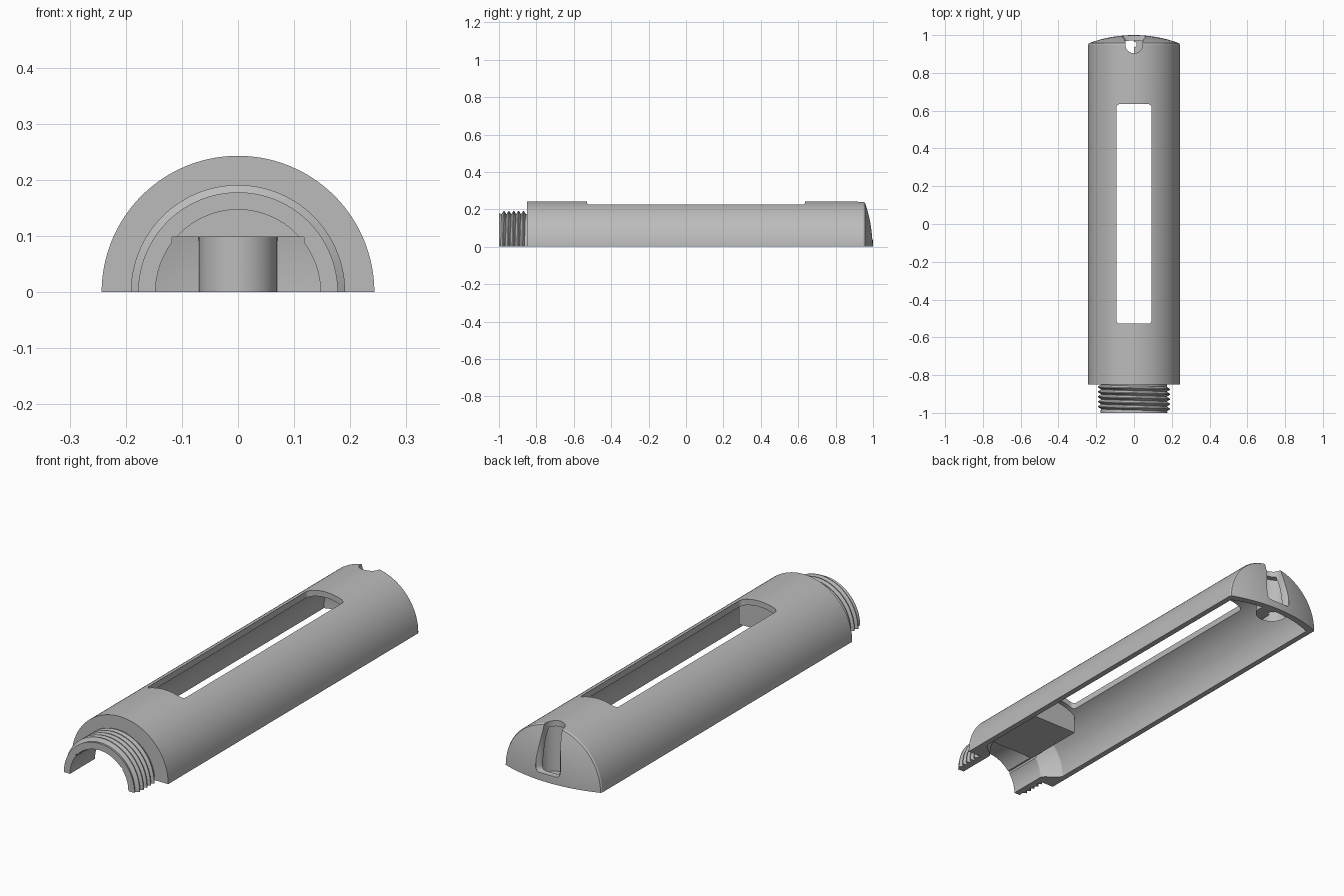
import bpy, bmesh, math

if "Cube" in bpy.data.objects:
    bpy.data.objects.remove(bpy.data.objects["Cube"])

SEG = 96
R_OUT, R_IN, R_BORE = 0.243, 0.217, 0.147
PITCH = 0.026

grey = bpy.data.materials.new("light_grey")
grey.diffuse_color = (0.5, 0.5, 0.5, 1)
grey.use_nodes = True
grey.node_tree.nodes["Principled BSDF"].inputs["Base Color"].default_value = grey.diffuse_color


def finish(name, bm):
    bmesh.ops.recalc_face_normals(bm, faces=bm.faces)
    me = bpy.data.meshes.new(name)
    bm.to_mesh(me)
    bm.free()
    me.materials.append(grey)
    ob = bpy.data.objects.new(name, me)
    bpy.context.collection.objects.link(ob)
    return ob


def half_turn(name, profile, a0=0.0, a1=math.pi):
    """Sweep closed (radius, y, helix) profile about the y axis, cap both ends."""
    bm = bmesh.new()
    rings = []
    for i in range(SEG + 1):
        a = a0 + (a1 - a0) * i / SEG
        rings.append([bm.verts.new((r * math.cos(a), y + h * PITCH * (a / math.tau - 0.25),
                                    r * math.sin(a))) for r, y, h in profile])
    n = len(profile)
    for p, q in zip(rings, rings[1:]):
        for j in range(n):
            k = (j + 1) % n
            bm.faces.new((p[j], p[k], q[k], q[j]))
    bm.faces.new(rings[0])
    bm.faces.new(rings[-1][::-1])
    bmesh.ops.remove_doubles(bm, verts=bm.verts, dist=1e-6)
    return finish(name, bm)


def prism(name, pts, lo, hi, axis):
    """Extrude an outline along z (outline in x, y) or y (outline in x, z)."""
    bm = bmesh.new()
    at = (lambda p, d: (p[0], p[1], d)) if axis == "z" else (lambda p, d: (p[0], d, p[1]))
    a = [bm.verts.new(at(p, lo)) for p in pts]
    b = [bm.verts.new(at(p, hi)) for p in pts]
    bm.faces.new(a)
    bm.faces.new(b)
    for i in range(len(pts)):
        j = (i + 1) % len(pts)
        bm.faces.new((a[i], a[j], b[j], b[i]))
    return finish(name, bm)


def arc(cx, cy, r, d0, d1, n):
    return [(cx + r * math.cos(math.radians(d0 + (d1 - d0) * i / n)),
             cy + r * math.sin(math.radians(d0 + (d1 - d0) * i / n))) for i in range(n + 1)]


def boolean(ob, other, op):
    m = ob.modifiers.new(op, 'BOOLEAN')
    m.operation, m.object, m.solver = op, other, 'EXACT'
    bpy.context.view_layer.objects.active = ob
    bpy.ops.object.modifier_apply(modifier=m.name)
    bpy.data.objects.remove(other)


def dome(r_edge, y_edge, y_tip, n=8):
    """Shallow spherical end from the edge to the axis."""
    h = y_tip - y_edge
    R = (r_edge ** 2 + h ** 2) / (2 * h)
    return [(r, y_tip - R + math.sqrt(R * R - r * r), 0)
            for r in (r_edge * (1 - i / n) for i in range(n + 1))]


# helical thread on the neck, from neck tip to shoulder
thread = [(0.178, -1.0, 0)]
y = -0.985
for i in range(5):
    thread += [(0.175, y, 1), (0.191, y + 0.010, 1), (0.191, y + 0.014, 1), (0.175, y + 0.024, 1)]
    y += PITCH
thread.append((0.175, -0.85, 0))

# hollow half tube with neck, shoulder and domed end
outer_end = dome(R_OUT - 0.004, 0.957, 1.0)
inner_end = dome(R_IN, 0.928, 0.972)
body = half_turn("half_tube_body",
                 thread + [(R_OUT, -0.85, 0), (R_OUT, 0.95, 0)] + outer_end + inner_end[::-1]
                 + [(R_IN, -0.75, 0), (0.209, -0.765, 0), (0.157, -0.805, 0),
                    (R_BORE, -0.82, 0), (R_BORE, -1.0, 0)])

# flat-bottomed block behind the neck
t = math.degrees(math.acos(0.118 / 0.228))
block = prism("block", [(-0.118, 0.098), (0.118, 0.098)] + arc(0, 0, 0.228, t, 180 - t, 16),
              -0.845, -0.55, "y")
boolean(body, block, 'UNION')

# round boss inside the domed end, trimmed to the outer shape
boss = prism("boss", arc(0, 0.95, 0.07, 0, 354, 59), 0.0, 0.3, "z")
trim = half_turn("trim", [(0, 0.8, 0), (R_OUT - 0.002, 0.8, 0), (R_OUT - 0.002, 0.95, 0)]
                 + [(r, yy - 0.0015, 0) for r, yy, _ in outer_end])
boolean(boss, trim, 'INTERSECT')
boolean(body, boss, 'UNION')

# rectangular window with rounded corners
sx, y0, y1, c = 0.093, -0.528, 0.635, 0.018
window = (arc(sx - c, y1 - c, c, 0, 90, 6) + arc(-sx + c, y1 - c, c, 90, 180, 6)
          + arc(-sx + c, y0 + c, c, 180, 270, 6) + arc(sx - c, y0 + c, c, 270, 360, 6))
boolean(body, prism("window_cutter", window, 0.1, 0.4, "z"), 'DIFFERENCE')

# flared cord groove in the domed end with a filleted floor, and its hole
def groove_outline(g):
    return ([(g + 0.022, 1.1), (g + 0.016, 0.992), (g + 0.006, 0.980), (g, 0.965)][0:4]
            + arc(0, 0.95, g, 0, -180, 24)
            + [(-g, 0.965), (-g - 0.006, 0.980), (-g - 0.016, 0.992), (-g - 0.022, 1.1)])

bm = bmesh.new()
layers = [[bm.verts.new((px, py, z)) for px, py in groove_outline(g)]
          for g, z in ((0.030, 0.035), (0.037, 0.038), (0.043, 0.045), (0.046, 0.055), (0.046, 0.4))]
for p, q in zip(layers, layers[1:]):
    for j in range(len(p)):
        k = (j + 1) % len(p)
        bm.faces.new((p[j], p[k], q[k], q[j]))
bm.faces.new(layers[0])
bm.faces.new(layers[-1])
boolean(body, finish("groove_cutter", bm), 'DIFFERENCE')
boolean(body, prism("hole_cutter", arc(0, 0.95, 0.014, 0, 345, 23), -0.1, 0.1, "z"), 'DIFFERENCE')

# straight-sided clearance through the neck, below the block
clear = [(-0.118, -0.1), (0.118, -0.1), (0.118, 0.098), (-0.118, 0.098)]
boolean(body, prism("clearance_cutter", clear, -1.1, -0.7, "y"), 'DIFFERENCE')

bpy.ops.object.select_all(action='DESELECT')
body.select_set(True)
bpy.context.view_layer.objects.active = body
bpy.ops.object.shade_smooth_by_angle(angle=math.radians(28))
